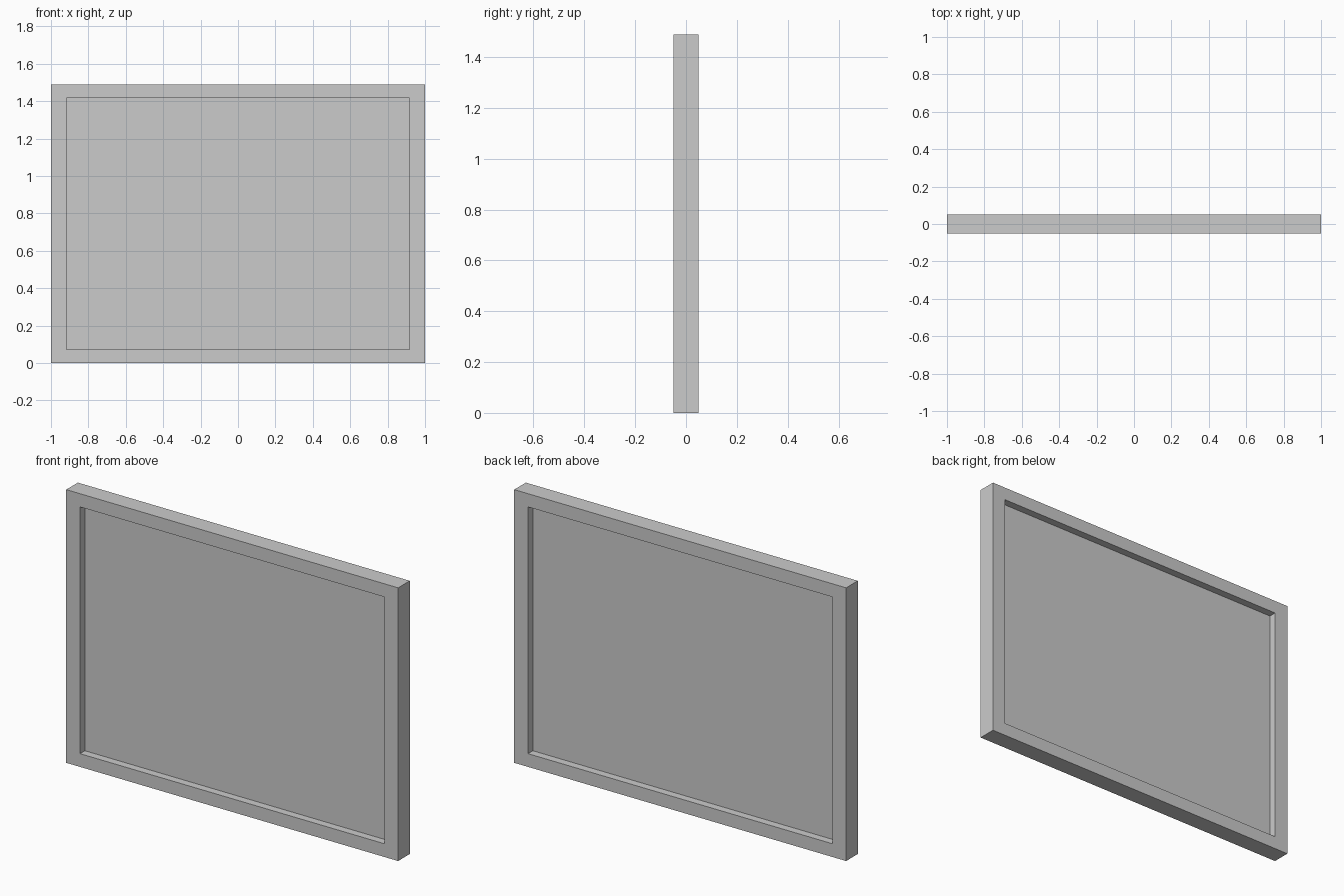
import bpy, bmesh

if "Cube" in bpy.data.objects:
    bpy.data.objects.remove(bpy.data.objects["Cube"])

W, T, H = 2.0, 0.10, 1.488        # outer width, thickness, height
SIDE, RAIL = 0.083, 0.072         # border widths: sides, top and bottom
DEPTH = 0.042                     # recess depth on each face

# Slab
bm = bmesh.new()
bmesh.ops.create_cube(bm, size=1)
for v in bm.verts:
    v.co.x *= W
    v.co.y *= T
    v.co.z = (v.co.z + 0.5) * H

# Recessed panel on both front and back, with straight walls
for face in [f for f in bm.faces if abs(f.normal.y) > 0.9]:
    sign = 1 if face.calc_center_median().y > 0 else -1
    bmesh.ops.inset_individual(bm, faces=[face], thickness=0.05)
    for v in face.verts:
        v.co.x = (W / 2 - SIDE) * (1 if v.co.x > 0 else -1)
        v.co.z = H - RAIL if v.co.z > H / 2 else RAIL
    panel = bmesh.ops.extrude_discrete_faces(bm, faces=[face])["faces"][0]
    for v in panel.verts:
        v.co.y = sign * (T / 2 - DEPTH)

bmesh.ops.recalc_face_normals(bm, faces=bm.faces)
mesh = bpy.data.meshes.new("framed_panel")
bm.to_mesh(mesh)
bm.free()
bpy.context.collection.objects.link(bpy.data.objects.new("framed_panel", mesh))
